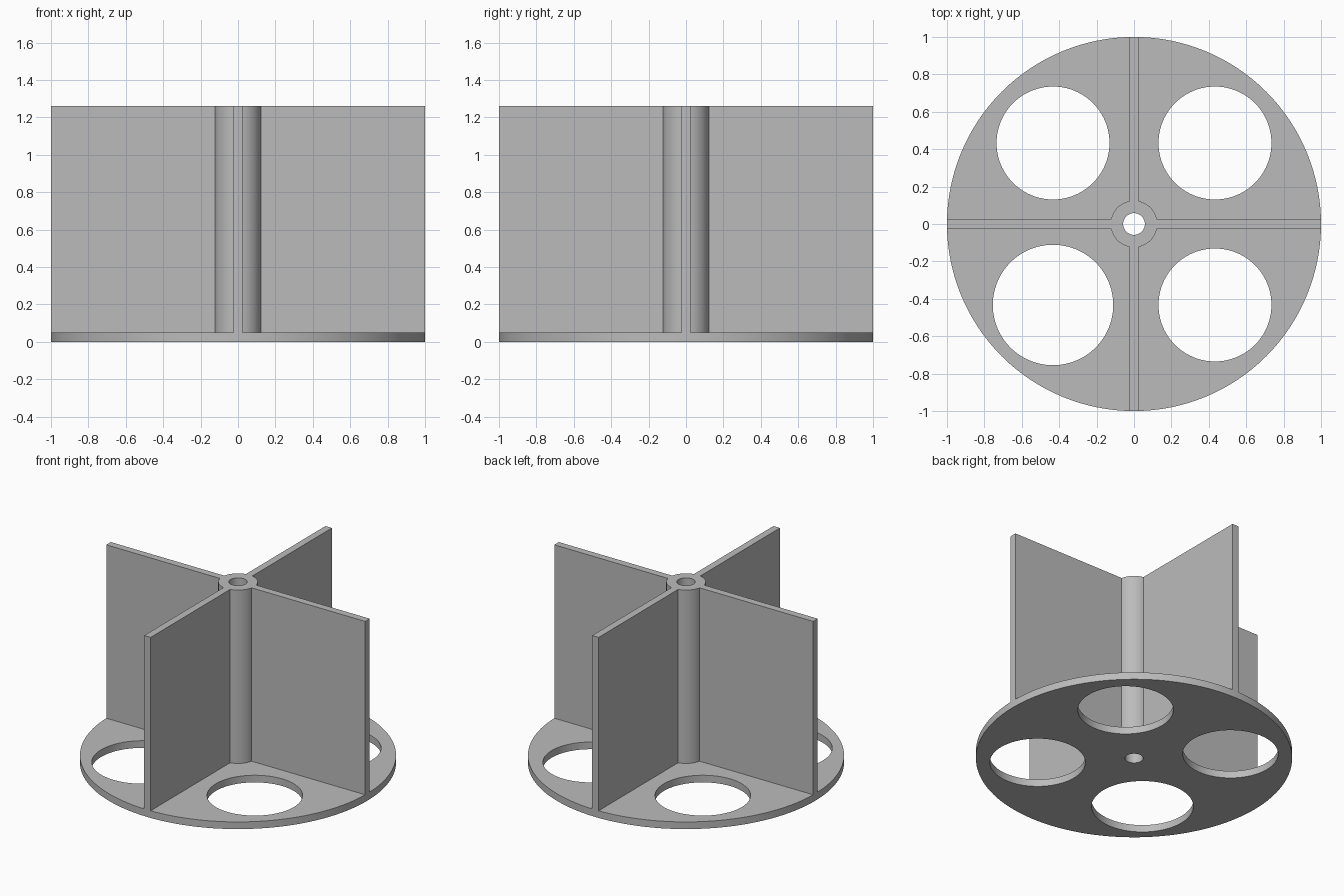
import bpy
import bmesh
from math import asin, cos, sin, pi, radians

RADIUS, HEIGHT = 1.0, 1.26
PLATE = 0.05          # base plate thickness
HUB, BORE = 0.125, 0.058
HALF_VANE = 0.025     # half the vane thickness
HOLE_POS = 0.433

if "Cube" in bpy.data.objects:
    bpy.data.objects.remove(bpy.data.objects["Cube"], do_unlink=True)

grey = bpy.data.materials.new("plain grey")
grey.use_nodes = True
colour = (0.5, 0.5, 0.5, 1)
grey.diffuse_color = colour
grey.node_tree.nodes["Principled BSDF"].inputs["Base Color"].default_value = colour


def prism(name, outline, z0, z1):
    """Extrude a flat outline from z0 to z1."""
    bm = bmesh.new()
    face = bm.faces.new([bm.verts.new((x, y, z0)) for x, y in outline])
    top = bmesh.ops.extrude_face_region(bm, geom=[face])["geom"]
    bmesh.ops.translate(bm, vec=(0, 0, z1 - z0),
                        verts=[v for v in top if isinstance(v, bmesh.types.BMVert)])
    bmesh.ops.recalc_face_normals(bm, faces=bm.faces)
    mesh = bpy.data.meshes.new(name)
    bm.to_mesh(mesh)
    bm.free()
    mesh.materials.append(grey)
    obj = bpy.data.objects.new(name, mesh)
    bpy.context.collection.objects.link(obj)
    return obj


def arc(radius, start, end, count, cx=0, cy=0):
    step = (end - start) / count
    return [(cx + radius * cos(start + step * i), cy + radius * sin(start + step * i))
            for i in range(count + 1)]


def circle(radius, count, cx=0, cy=0):
    return arc(radius, 0, 2 * pi, count, cx, cy)[:-1]


def cut(target, cutter):
    mod = target.modifiers.new("cut", "BOOLEAN")
    mod.operation, mod.solver, mod.object = "DIFFERENCE", "EXACT", cutter
    bpy.context.view_layer.objects.active = target
    bpy.ops.object.modifier_apply(modifier=mod.name)
    bpy.data.objects.remove(cutter, do_unlink=True)


# Solid drum that becomes the plate, hub and vanes
rotor = prism("vaned_rotor", circle(RADIUS, 128), 0, HEIGHT)

# Four pockets leave the crossed vanes and the round hub
a = asin(HALF_VANE / HUB)
far = RADIUS * 1.2
pocket = arc(HUB, a, pi / 2 - a, 16) + [(HALF_VANE, far), (far, far), (far, HALF_VANE)]
for sx in (1, -1):
    for sy in (1, -1):
        cut(rotor, prism("pocket_cutter", [(sx * x, sy * y) for x, y in pocket],
                         PLATE, HEIGHT + 0.1))
        # Plate opening, one of them slightly larger
        size = 0.322 if sx < 0 and sy < 0 else 0.302
        cut(rotor, prism("opening_cutter",
                         circle(size, 96, sx * HOLE_POS, sy * HOLE_POS), -0.1, PLATE + 0.1))

# Shaft bore through the hub
cut(rotor, prism("bore_cutter", circle(BORE, 48), -0.1, HEIGHT + 0.1))

bpy.ops.object.select_all(action="DESELECT")
rotor.select_set(True)
bpy.context.view_layer.objects.active = rotor
bpy.ops.object.shade_smooth_by_angle(angle=radians(30))
